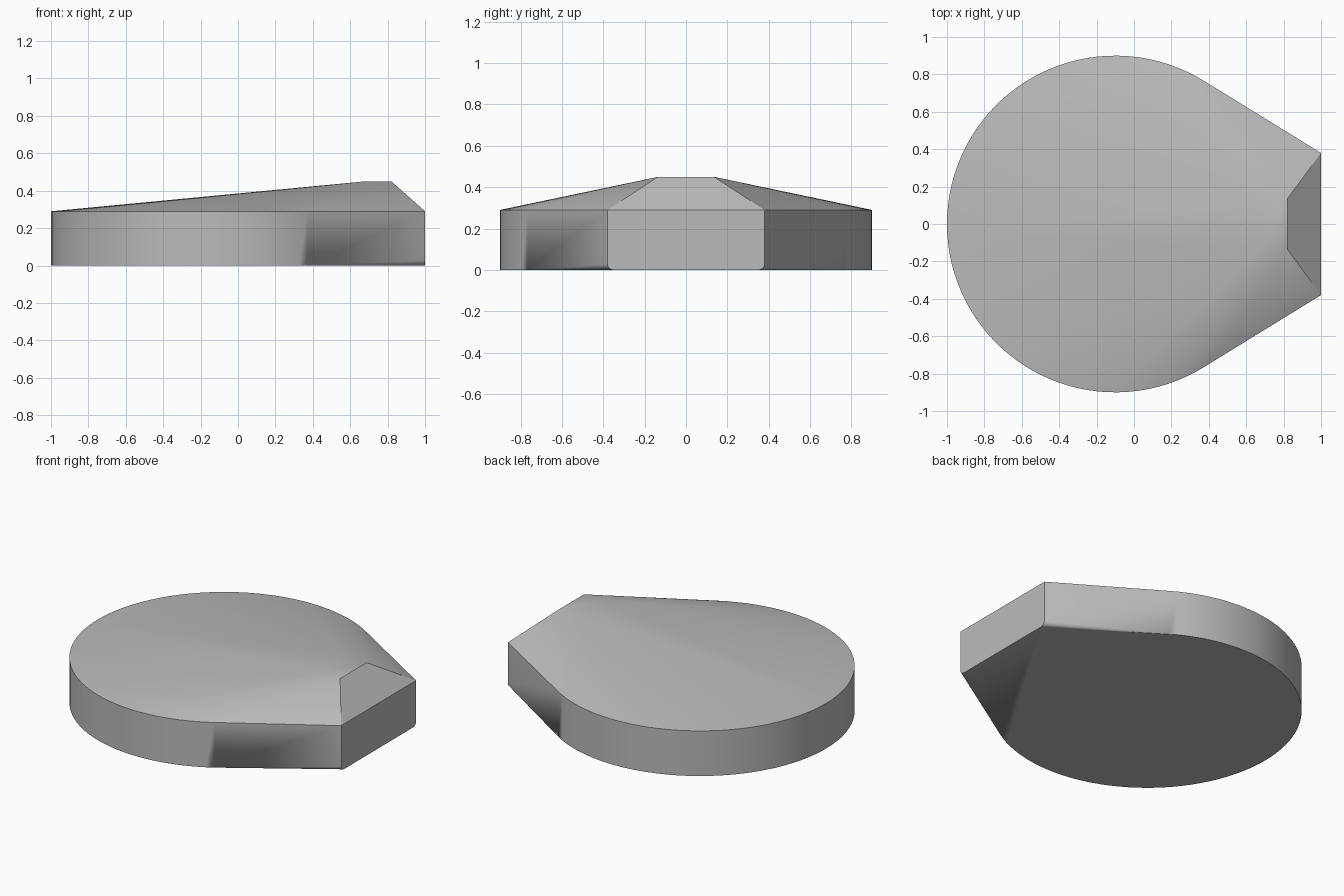
import bpy, bmesh, math

old = bpy.data.objects.get("Cube")
if old:
    bpy.data.objects.remove(old, do_unlink=True)

# Main dimensions
CX, R = -0.1, 0.9              # round end
TIP_X, TIP_Y = 1.0, 0.38       # blunt end
RIM_Z, TOP_Z = 0.29, 0.45
TOP_Y = 0.135
FILLET = 0.03

# Angle where the straight flanks touch the round end
dx = TIP_X - CX
tangent = math.atan2(TIP_Y, dx) + math.acos(R / math.hypot(dx, TIP_Y))

points = []

# Round end, bottom and rim
N = 72
for i in range(N + 1):
    a = tangent + (2 * math.pi - 2 * tangent) * i / N
    for z in (0, RIM_Z):
        points.append((CX + R * math.cos(a), R * math.sin(a), z))

for side in (-1, 1):
    # Blunt end, with lower corners rounded off
    points.append((TIP_X, side * TIP_Y, RIM_Z))
    for i in range(7):
        a = math.pi / 2 * i / 6
        points.append((TIP_X, side * (TIP_Y - FILLET + FILLET * math.cos(a)),
                       FILLET - FILLET * math.sin(a)))
    # Flat crest
    for x in (0.68, 0.82):
        points.append((x, side * TOP_Y, TOP_Z))

# Skin the profile points into one solid
bm = bmesh.new()
for p in points:
    bm.verts.new(p)
bmesh.ops.convex_hull(bm, input=bm.verts)
bmesh.ops.dissolve_limit(bm, angle_limit=math.radians(0.2),
                         verts=bm.verts, edges=bm.edges)
bmesh.ops.recalc_face_normals(bm, faces=bm.faces)
mesh = bpy.data.meshes.new("wedge_body")
bm.to_mesh(mesh)
bm.free()

body = bpy.data.objects.new("wedge_body", mesh)
bpy.context.collection.objects.link(body)

# Plain grey
grey = bpy.data.materials.new("light_grey")
grey.use_nodes = True
colour = (0.5, 0.5, 0.5, 1)
grey.diffuse_color = colour
grey.node_tree.nodes["Principled BSDF"].inputs["Base Color"].default_value = colour
mesh.materials.append(grey)

# Smooth shading with sharp edges kept
bpy.ops.object.select_all(action="DESELECT")
body.select_set(True)
bpy.context.view_layer.objects.active = body
bpy.ops.object.shade_smooth_by_angle(angle=math.radians(30))
